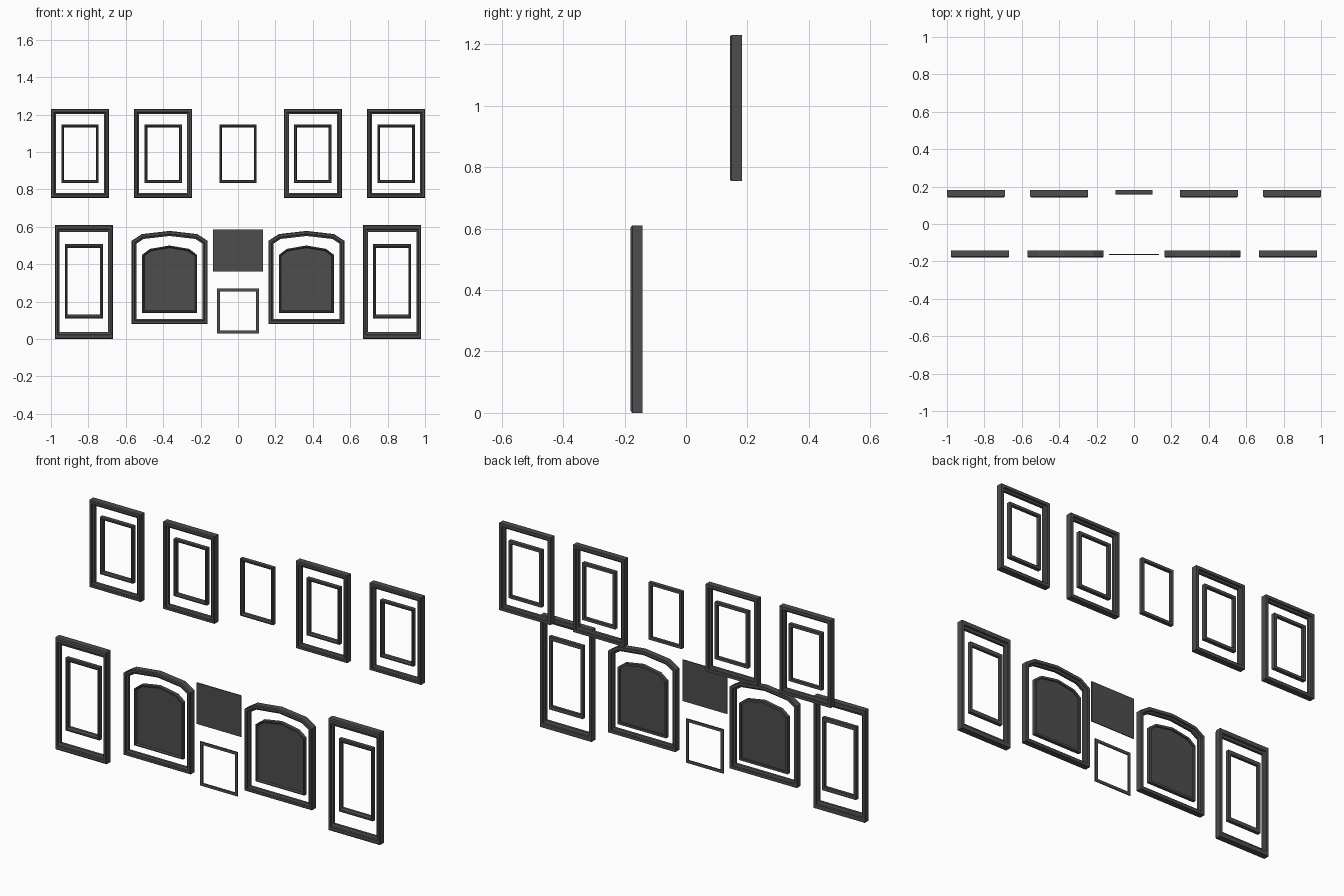
import bpy, bmesh
from mathutils import Vector

if "Cube" in bpy.data.objects:
    bpy.data.objects.remove(bpy.data.objects["Cube"])

grey = bpy.data.materials.new("dark grey")
grey.diffuse_color = (0.075, 0.075, 0.075, 1)
grey.use_nodes = True
grey.node_tree.nodes["Principled BSDF"].inputs["Base Color"].default_value = grey.diffuse_color


def finish(bm, name):
    bmesh.ops.recalc_face_normals(bm, faces=bm.faces)
    me = bpy.data.meshes.new(name)
    bm.to_mesh(me)
    bm.free()
    me.materials.append(grey)
    bpy.context.collection.objects.link(bpy.data.objects.new(name, me))


def inset(pts, t, zs=1.0):
    """Mitred inward offset of a counter-clockwise outline."""
    out, n = [], len(pts)
    for i in range(n):
        p = Vector(pts[i])
        a = (p - Vector(pts[i - 1])).normalized()
        b = (Vector(pts[(i + 1) % n]) - p).normalized()
        na, nb = Vector((-a.y, a.x)), Vector((-b.y, b.x))
        d = (na + nb) * t / (1 + na.dot(nb))
        out.append((p.x + d.x, p.y + d.y * zs))
    return out


def frame(name, pts, profile, zs=1.0):
    """Sweep a closed moulding profile of (inset, y) round an outline."""
    bm = bmesh.new()
    rings = [[bm.verts.new((x, y, z)) for x, z in inset(pts, t, zs)] for t, y in profile]
    n = len(pts)
    for k, r in enumerate(rings):
        q = rings[(k + 1) % len(rings)]
        for i in range(n):
            j = (i + 1) % n
            bm.faces.new((r[i], r[j], q[j], q[i]))
    finish(bm, name)


def plate(name, pts, y0, y1):
    bm = bmesh.new()
    a = [bm.verts.new((x, y0, z)) for x, z in pts]
    b = [bm.verts.new((x, y1, z)) for x, z in pts]
    bm.faces.new(a)
    bm.faces.new(b[::-1])
    for i in range(len(a)):
        j = (i + 1) % len(a)
        bm.faces.new((a[i], a[j], b[j], b[i]))
    finish(bm, name)


def rect(cx, hw, z0, z1):
    return [(cx - hw, z0), (cx + hw, z0), (cx + hw, z1), (cx - hw, z1)]


def arch(cx, hw, z0, zs, xm, zm, zt):
    return [(cx - hw, z0), (cx + hw, z0), (cx + hw, zs), (cx + xm, zm),
            (cx, zt), (cx - xm, zm), (cx - hw, zs)]


def outer_profile(y0, y1, w=0.027):
    return [(0, y1), (0, y0 + .005), (.004, y0), (.6 * w, y0), (.66 * w, y0 + .008),
            (w, y0 + .012), (w, y1 - .012), (.66 * w, y1 - .008), (.6 * w, y1)]


def inner_profile(y0, y1, w=0.015):
    return [(0, y1), (0, y0 + .003), (.003, y0), (.6 * w, y0), (w, y0 + .007), (w, y1)]


# Upper row windows
for cx in (-.845, -.4, .4, .845):
    frame("upper_outer_frame", rect(cx, .155, .755, 1.23), outer_profile(.143, .182))
for cx in (-.845, -.4, 0, .4, .845):
    frame("upper_inner_frame", rect(cx, .1, .835, 1.147), inner_profile(.157, .181))

for s in (-1, 1):
    # Tall lower windows, with deeper top and bottom rails
    frame("tall_outer_frame", rect(s * .824, .155, 0, .61), outer_profile(-.18, -.142, .025), 1.5)
    frame("tall_inner_frame", rect(s * .824, .102, .11, .508), inner_profile(-.164, -.142), 1.4)
    # Arched windows with solid panes
    cx = s * .366
    frame("arch_outer_frame", arch(cx, .203, .08, .525, .148, .561, .578),
          outer_profile(-.18, -.142))
    pane = arch(cx, .147, .14, .45, .105, .482, .5)
    frame("arch_inner_frame", pane, inner_profile(-.164, -.142, .012))
    plate("arch_pane", inset(pane, .006), -.156, -.151)

# Central sign panel and flat square frame
plate("centre_panel", rect(0, .134, .36, .585), -.166, -.161)
frame("square_frame", rect(0, .113, .03, .27),
      [(0, -.166), (.016, -.166), (.016, -.16), (0, -.16)])
